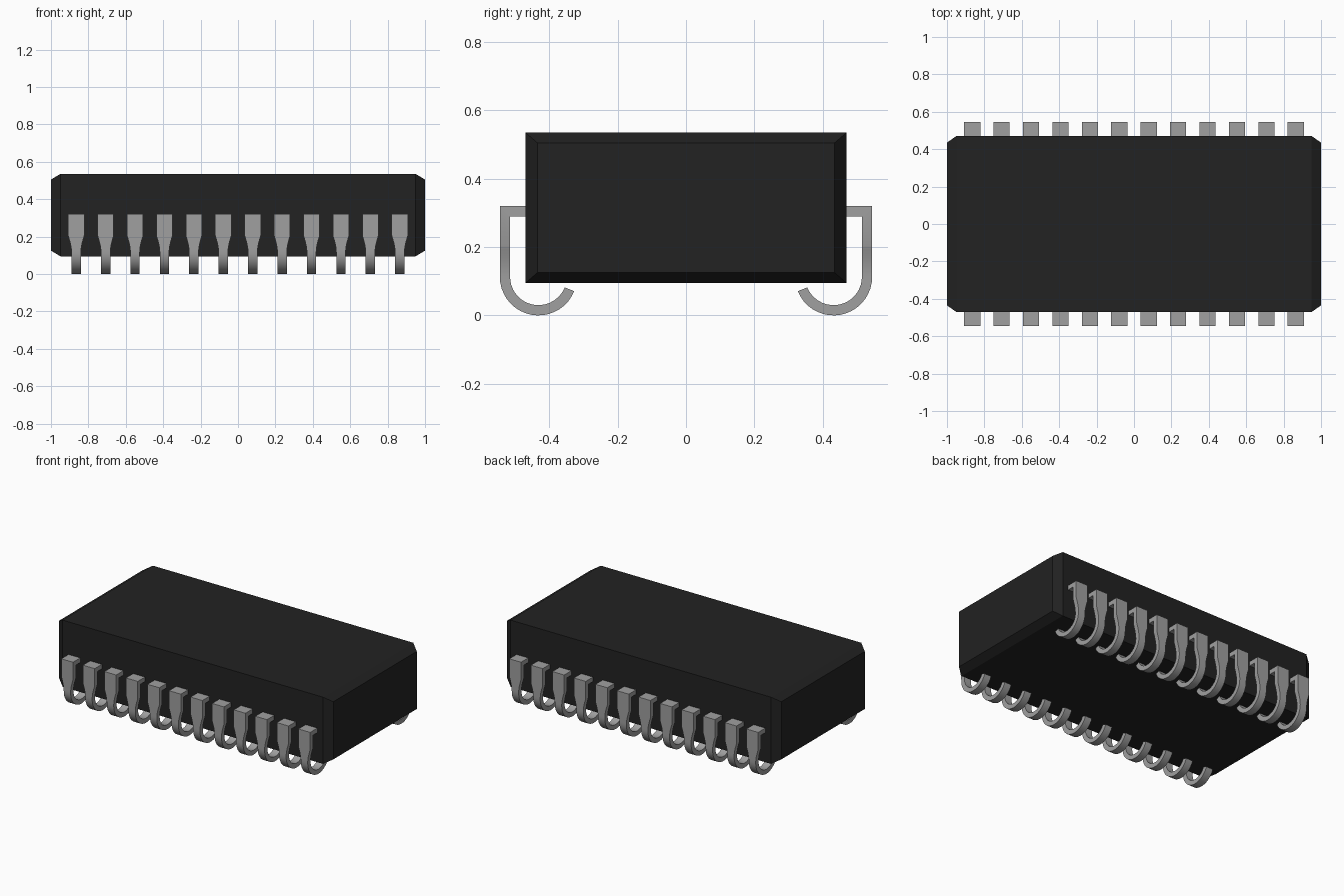
import bpy, bmesh, math

cube = bpy.data.objects.get("Cube")
if cube:
    bpy.data.objects.remove(cube, do_unlink=True)


def material(name, value, rough):
    m = bpy.data.materials.new(name)
    m.use_nodes = True
    colour = (value, value, value, 1)
    m.diffuse_color = colour
    bsdf = m.node_tree.nodes["Principled BSDF"]
    bsdf.inputs["Base Color"].default_value = colour
    bsdf.inputs["Roughness"].default_value = rough
    return m


black = material("black_plastic", 0.016, 0.6)
metal = material("grey_metal", 0.35, 0.5)


def loft(name, rings, mat):
    """Skin a list of four-point rings into a closed solid."""
    bm = bmesh.new()
    loops = [[bm.verts.new(p) for p in ring] for ring in rings]
    for a, b in zip(loops, loops[1:]):
        for i in range(4):
            j = (i + 1) % 4
            bm.faces.new((a[i], a[j], b[j], b[i]))
    bm.faces.new(loops[0])
    bm.faces.new(loops[-1])
    bmesh.ops.recalc_face_normals(bm, faces=bm.faces)
    mesh = bpy.data.meshes.new(name)
    bm.to_mesh(mesh)
    bm.free()
    mesh.materials.append(mat)
    obj = bpy.data.objects.new(name, mesh)
    bpy.context.collection.objects.link(obj)
    return obj


# Body: a block whose two ends are chamfered all round
def body_ring(x, inset_y, inset_z):
    y, low, high = 0.47 - inset_y, 0.095 + inset_z, 0.535 - inset_z
    return [(x, -y, low), (x, y, low), (x, y, high), (x, -y, high)]


loft("chip_body", [body_ring(-1, 0.035, 0.03), body_ring(-0.95, 0, 0),
                   body_ring(0.95, 0, 0), body_ring(1, 0.035, 0.03)], black)

# Pin: strip running out of the body, down, and curling under it
OUTER, INNER = 0.545, 0.515
WIDE, NARROW = 0.043, 0.025
RADIUS, THICK = 0.113, 0.03
CENTRE = OUTER - RADIUS


def pin_ring(outer, inner, half):
    (yo, zo), (yi, zi) = outer, inner
    return [(-half, -yo, zo), (half, -yo, zo), (half, -yi, zi), (-half, -yi, zi)]


rings = [pin_ring((0.46, 0.32), (0.46, 0.29), WIDE),
         pin_ring((OUTER, 0.32), (INNER, 0.29), WIDE)]
# Leg narrowing in a soft curve
for i in range(9):
    t = i / 8
    z = 0.205 + (RADIUS - 0.205) * t
    half = WIDE + (NARROW - WIDE) * math.sin(t * math.pi / 2)
    rings.append(pin_ring((OUTER, z), (INNER, z), half))
# Hook
for i in range(1, 19):
    a = -math.radians(158) * i / 18
    pts = [(CENTRE + r * math.cos(a), RADIUS + r * math.sin(a))
           for r in (RADIUS, RADIUS - THICK)]
    rings.append(pin_ring(*pts, NARROW))

pin = loft("pin_front_01", rings, metal)
bpy.ops.object.select_all(action='DESELECT')
pin.select_set(True)
bpy.context.view_layer.objects.active = pin
bpy.ops.object.shade_smooth_by_angle(angle=math.radians(30))

# Twelve pins along each long side
COUNT, REACH = 12, 0.865
for side, turn in (("front", 0), ("back", math.pi)):
    for i in range(COUNT):
        if side == "front" and i == 0:
            obj = pin
        else:
            obj = pin.copy()
            obj.name = f"pin_{side}_{i + 1:02d}"
            bpy.context.collection.objects.link(obj)
        obj.location.x = -REACH + 2 * REACH * i / (COUNT - 1)
        obj.rotation_euler.z = turn
